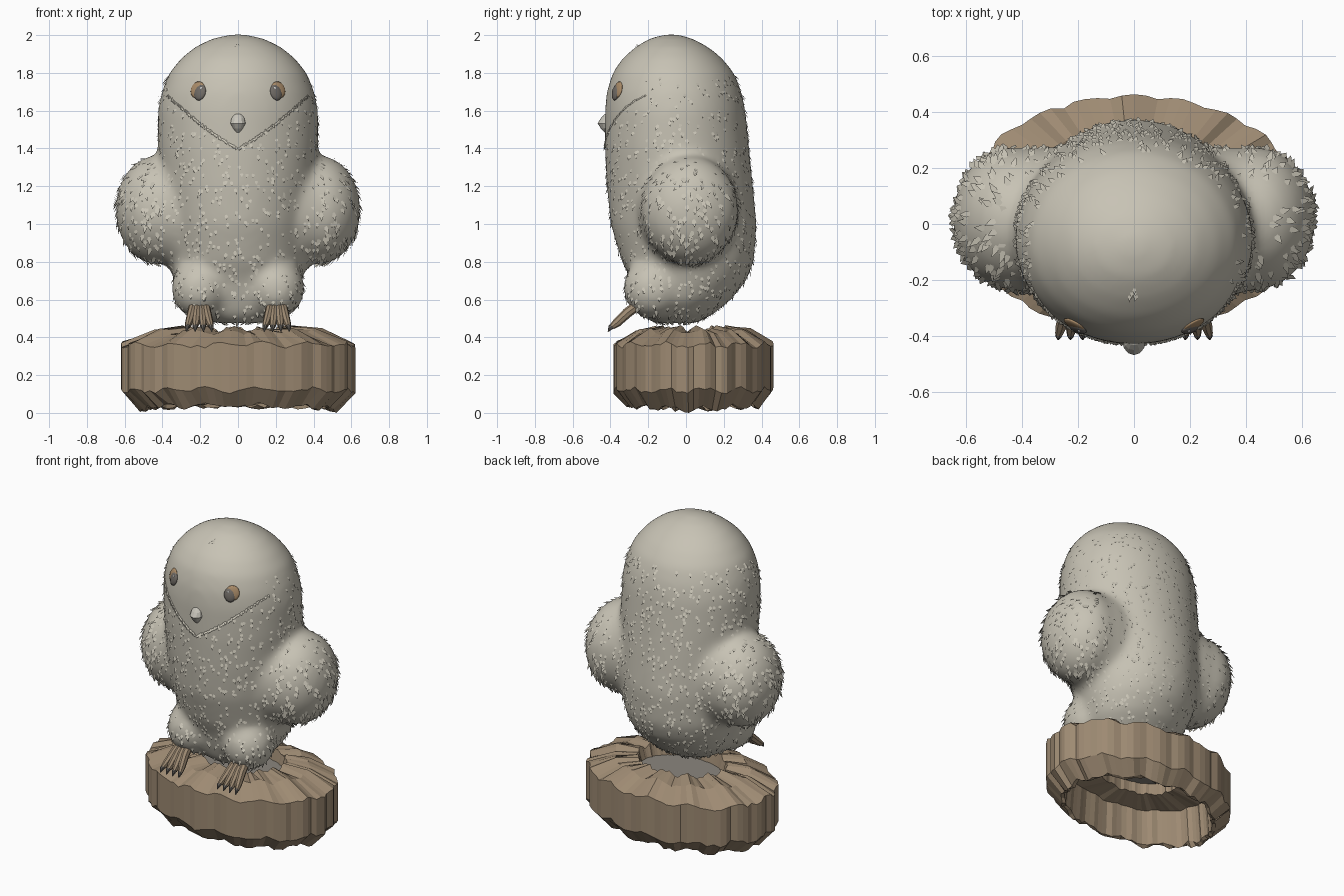
import bpy, bmesh, math, random
from mathutils import Vector, Matrix
from mathutils.bvhtree import BVHTree

random.seed(4)
if "Cube" in bpy.data.objects:
    bpy.data.objects.remove(bpy.data.objects["Cube"])


def material(name, rgb):
    m = bpy.data.materials.new(name)
    m.use_nodes = True
    m.diffuse_color = (*rgb, 1)
    m.node_tree.nodes["Principled BSDF"].inputs["Base Color"].default_value = (*rgb, 1)
    return m


PLUMAGE = material("pale plumage", (0.575, 0.545, 0.46))
WOOD = material("brown wood", (0.34, 0.255, 0.17))
DARK = material("dark grey", (0.16, 0.145, 0.13))
CORE = material("stump core grey", (0.26, 0.24, 0.21))
LID = material("tan eyelid", (0.40, 0.26, 0.14))
HORN = material("beak grey", (0.57, 0.55, 0.49))
WHITE = material("eye glint", (0.8, 0.8, 0.78))


def finish(name, bm, mat, smooth=False):
    bmesh.ops.recalc_face_normals(bm, faces=bm.faces)
    mesh = bpy.data.meshes.new(name)
    bm.to_mesh(mesh)
    bm.free()
    mesh.materials.append(mat)
    if smooth:
        mesh.shade_smooth()
    ob = bpy.data.objects.new(name, mesh)
    bpy.context.collection.objects.link(ob)
    return ob


def loft(bm, rings, loop=False):
    """Skin a list of point rings; cap the ends unless the profile loops."""
    rows = [[bm.verts.new(p) for p in ring] for ring in rings]
    pairs = list(zip(rows, rows[1:])) + ([(rows[-1], rows[0])] if loop else [])
    for a, b in pairs:
        for i in range(len(a)):
            j = (i + 1) % len(a)
            bm.faces.new((a[i], a[j], b[j], b[i]))
    if not loop:
        bm.faces.new(rows[0])
        bm.faces.new(rows[-1])


def ball(bm, center, radii, frame=Matrix(), segs=24):
    m = Matrix.Translation(center) @ frame @ Matrix.Diagonal((*radii, 1))
    bmesh.ops.create_uvsphere(bm, u_segments=segs, v_segments=segs // 2, radius=1, matrix=m)


def oval(rx, y0, y1, z, n=48):
    yc, ry = (y0 + y1) / 2, (y1 - y0) / 2
    return [(rx * math.cos(t), yc + ry * math.sin(t), z)
            for t in (math.tau * i / n for i in range(n))]


# Body, wings and thighs fused into one soft skin: height, half width, front, back
sections = [
    (0.475, 0.13, -0.18, 0.06), (0.52, 0.23, -0.23, 0.14), (0.60, 0.30, -0.26, 0.24),
    (0.70, 0.34, -0.29, 0.32), (0.80, 0.37, -0.34, 0.36), (1.00, 0.39, -0.40, 0.375),
    (1.20, 0.41, -0.42, 0.355), (1.40, 0.425, -0.43, 0.335), (1.60, 0.425, -0.43, 0.315),
    (1.70, 0.405, -0.42, 0.295), (1.80, 0.365, -0.39, 0.255), (1.88, 0.30, -0.335, 0.19),
    (1.94, 0.225, -0.265, 0.115), (1.985, 0.13, -0.19, 0.03), (2.006, 0.03, -0.10, -0.05)]
bm = bmesh.new()
loft(bm, [oval(w, a, b, z) for z, w, a, b in sections])
for s in (-1, 1):
    ball(bm, (s * 0.43, 0.02, 1.075), (0.22, 0.26, 0.29))
    ball(bm, (s * 0.33, 0.01, 1.08), (0.20, 0.27, 0.31))
    ball(bm, (s * 0.20, -0.17, 0.66), (0.155, 0.165, 0.165))
body = finish("body", bm, PLUMAGE)
remesh = body.modifiers.new("fuse", "REMESH")
remesh.mode = "VOXEL"
remesh.voxel_size = 0.02
soften = body.modifiers.new("soften", "SMOOTH")
soften.iterations = 22
deps = bpy.context.evaluated_depsgraph_get()
skin = bpy.data.meshes.new_from_object(body.evaluated_get(deps))
body.modifiers.clear()
body.data = skin
skin.shade_smooth()
tree = BVHTree.FromPolygons([v.co for v in skin.vertices], [p.vertices for p in skin.polygons])


def on_face(x, z):
    hit, normal, _, _ = tree.ray_cast(Vector((x, -2, z)), Vector((0, 1, 0)))
    return hit, normal


def face_line(x):
    return 1.41 + 0.55 * abs(x) + 0.6 * x * x


def feather(bm, p, n, length, width, lift):
    """One pointed flake rooted in the skin with its tip raised."""
    down = Vector((0, 0, -1)) - n * -n.z
    if down.length < 0.05:
        return
    down = Matrix.Rotation(random.uniform(-0.5, 0.5), 3, n) @ down.normalized()
    side = n.cross(down) * width
    mid = p + down * length * 0.55 + n * lift * 0.3
    pts = (p - n * 0.006, mid + side, p + down * length + n * lift, mid - side)
    bm.faces.new([bm.verts.new(q) for q in pts])


# Feathers scattered over the body, and longer ones over the wings
coat, wing_coat = bmesh.new(), bmesh.new()
for poly in skin.polygons:
    p, n = poly.center.copy(), poly.normal.copy()
    wing = abs(p.x) > 0.43 and 0.75 < p.z < 1.4
    limit = face_line(p.x) if p.y < -0.2 else 1.8
    if p.z > limit or random.random() > poly.area * (550 if wing else 420):
        continue
    size = random.uniform(0.7, 1.2)
    if wing:
        feather(wing_coat, p, n, 0.06 * size, 0.012, 0.012 * size)
    else:
        feather(coat, p, n, 0.042 * size, 0.009, 0.011 * size)

# Fringe along the lower edge of the bare face, and a small forehead tuft
for i in range(-70, 71):
    x = 0.365 * i / 70
    p, n = on_face(x, face_line(x))
    if p:
        feather(coat, p, n, 0.022, 0.006, 0.010)
for x in (-0.016, -0.008, 0, 0.008, 0.016):
    p, n = on_face(x, 1.965 - abs(x))
    feather(coat, p, n, 0.035, 0.006, 0.010)
finish("body_feathers", coat, PLUMAGE)
finish("wing_feathers", wing_coat, PLUMAGE)

# Eyes with eyelids behind their upper outer edge
for s, label in ((1, "left"), (-1, "right")):
    for part, dx, dz, radii, depth, mat in (
            ("eyelid", 0.213, 1.710, (0.042, 0.046, 0.011), 0.001, LID),
            ("eye", 0.200, 1.696, (0.034, 0.044, 0.014), 0.003, DARK),
            ("glint", 0.19, 1.716, (0.006, 0.008, 0.004), 0.013, WHITE)):
        p, n = on_face(s * dx, dz)
        right = Vector((0, 0, 1)).cross(n).normalized()
        frame = Matrix((right, n.cross(right), n)).transposed().to_4x4()
        bm = bmesh.new()
        ball(bm, p + n * depth, radii, frame @ Matrix.Rotation(s * 0.2, 4, "Z"), 16)
        finish(label + "_" + part, bm, mat, True)

# Beak: sloping out from the face, drawn to a point below
bm = bmesh.new()
ball(bm, (0, 0, 0), (0.042, 0.05, 0.055), segs=12)
for v in bm.verts:
    taper = 1 - abs(v.co.z) * 9
    v.co.y *= taper
    if v.co.z < 0:
        v.co.x *= taper
    v.co += Vector((0, -0.418, 1.533))
finish("beak", bm, HORN)

# Feet: four stout tapering toes with claws
for s, label in ((1, "left"), (-1, "right")):
    toes, claws = bmesh.new(), bmesh.new()
    for k in (-1.5, -0.5, 0.5, 1.5):
        def ring(spread, y, z, r):
            c = Vector((s * 0.205 + k * spread, y, z))
            return [c + r * Vector((math.cos(t), 0.8 * math.sin(t), -0.8 * math.sin(t)))
                    for t in (math.tau * i / 8 for i in range(8))]
        loft(toes, [ring(0.020, -0.25, 0.575, 0.024), ring(0.027, -0.31, 0.53, 0.024),
                    ring(0.036, -0.365, 0.478, 0.021), ring(0.041, -0.39, 0.457, 0.015)])
        loft(claws, [ring(0.039, -0.375, 0.47, 0.015), ring(0.043, -0.40, 0.452, 0.012),
                     ring(0.044, -0.413, 0.43, 0.002)])
    finish(label + "_toes", toes, WOOD)
    finish(label + "_claws", claws, DARK)

# Stump: scalloped oval shell, hollow beneath; profile of radius share and height
profile = [(0.43, 0.36), (0.47, 0.445), (0.72, 0.43), (1.0, 0.36), (1.0, 0.12),
           (0.84, 0.03), (0.80, 0.035), (0.77, 0.26), (0.43, 0.275)]
SEGS = 88
flute = [0.985 + 0.028 * abs(math.sin(math.pi * i / 4)) + random.uniform(-0.01, 0.008)
         for i in range(SEGS)]
wave = [random.uniform(-0.012, 0.012) + 0.012 * math.sin(i * 0.9) for i in range(SEGS)]
rings = []
for k, (share, z) in enumerate(profile):
    ring = []
    for i in range(SEGS):
        t = math.tau * i / SEGS
        r = share * flute[i]
        dz = wave[(i + 7 * k) % SEGS] * (0.4 if k in (0, 7, 8) else 0.85)
        if z < 0.1:
            dz += 0.022 * abs(math.sin(t))
        ring.append((0.615 * r * math.cos(t), 0.04 + 0.42 * r * math.sin(t), z + dz))
    rings.append(ring)
low = min(p[2] for ring in rings for p in ring)
rings = [[(x, y, z - low if z < 0.1 else z) for x, y, z in ring] for ring in rings]
bm = bmesh.new()
loft(bm, rings, loop=True)
finish("stump", bm, WOOD)

# Plain core closing the hollow of the stump
bm = bmesh.new()
loft(bm, [oval(0.27, -0.145, 0.225, z) for z in (0.345, 0.375)])
finish("stump_core", bm, CORE)
